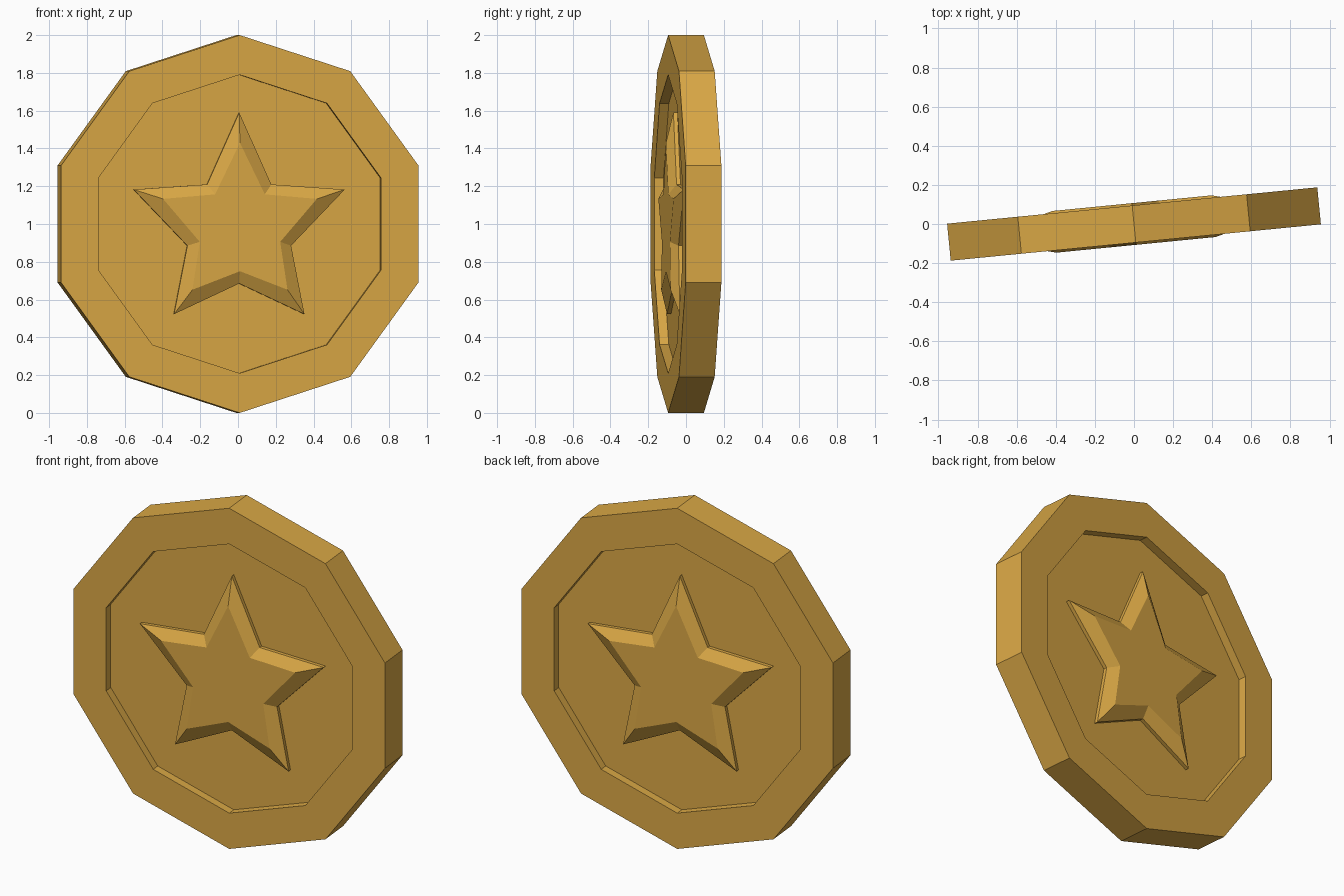
import bpy, bmesh
from math import sin, cos, pi, radians

if "Cube" in bpy.data.objects:
    bpy.data.objects.remove(bpy.data.objects["Cube"])

TILT = radians(5.6)
gold = bpy.data.materials.new("gold")
gold.diffuse_color = (0.70, 0.39, 0.06, 1)
gold.use_nodes = True
gold.node_tree.nodes["Principled BSDF"].inputs["Base Color"].default_value = gold.diffuse_color


def decagon(r, y):
    return [(r * sin(i * pi / 5), y, 1 + r * cos(i * pi / 5)) for i in range(10)]


def star(tip, notch, y):
    # the notches sit slightly lower than the tips' centre
    pts = []
    for i in range(10):
        r, cz = (notch, 0.975) if i % 2 else (tip, 1.0)
        pts.append((r * sin(i * pi / 5), y, cz + r * cos(i * pi / 5)))
    return pts


def loft(name, rings, turn=0):
    """Join rings with quads, cap both ends, then turn about z."""
    bm = bmesh.new()
    loops = [[bm.verts.new(p) for p in ring] for ring in rings]
    for a, b in zip(loops, loops[1:]):
        for i in range(len(a)):
            j = (i + 1) % len(a)
            bm.faces.new((a[i], a[j], b[j], b[i]))
    bm.faces.new(loops[0])
    bm.faces.new(loops[-1])
    bmesh.ops.recalc_face_normals(bm, faces=bm.faces)
    me = bpy.data.meshes.new(name)
    bm.to_mesh(me)
    bm.free()
    me.materials.append(gold)
    ob = bpy.data.objects.new(name, me)
    ob.rotation_euler.z = TILT + turn
    bpy.context.collection.objects.link(ob)
    return ob


# Ten-sided coin with a recessed panel on both faces
T, FLOOR, RIM = 0.095, 0.046, 0.79
loft("coin_body", [
    decagon(RIM, -FLOOR), decagon(RIM, -T), decagon(1, -T),
    decagon(1, T), decagon(RIM, T), decagon(RIM, FLOOR)])

# Raised bevelled star on each face
for name, turn in (("front_star", 0), ("back_star", pi)):
    loft(name, [
        star(0.59, 0.29, -FLOOR + 0.004), star(0.59, 0.29, -0.067),
        star(0.43, 0.225, -0.107)], turn)
